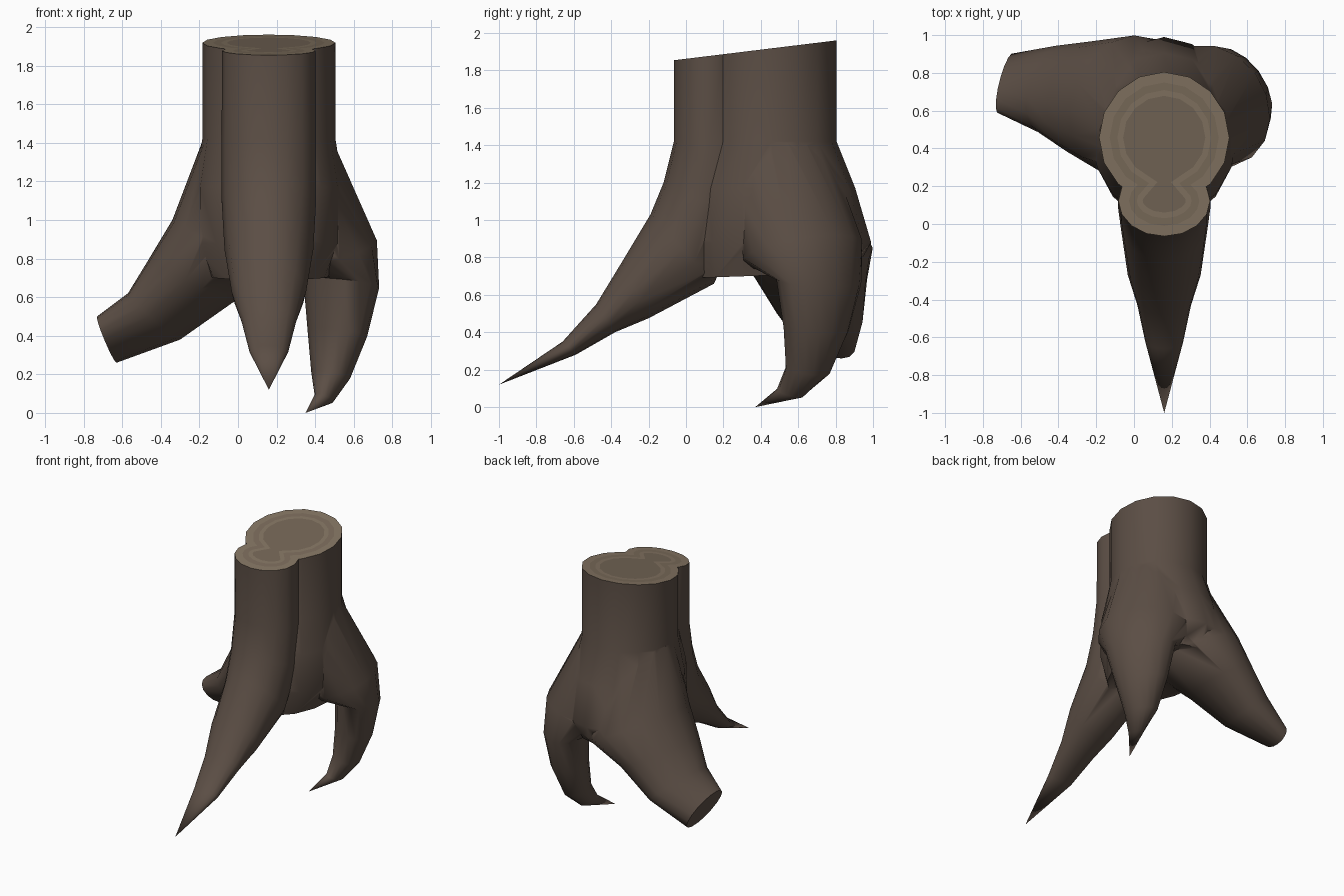
import bpy, bmesh, math
from mathutils import Vector

if "Cube" in bpy.data.objects:
    bpy.data.objects.remove(bpy.data.objects["Cube"])


def material(name, rgb):
    m = bpy.data.materials.new(name)
    m.diffuse_color = (*rgb, 1)
    m.use_nodes = True
    m.node_tree.nodes["Principled BSDF"].inputs["Base Color"].default_value = m.diffuse_color
    return m


bark = material("bark", (0.105, 0.076, 0.059))
wood_light = material("wood_light", (0.235, 0.18, 0.125))
wood_mid = material("wood_mid", (0.2, 0.152, 0.106))
wood_core = material("wood_core", (0.18, 0.135, 0.096))


def loft(name, rings, side, n=16):
    """Closed limb; each ring is (outer point, inner point, half width along side)."""
    bm = bmesh.new()
    side = Vector(side).normalized()
    loops = []
    for p, q, w in rings:
        p, q = Vector(p), Vector(q)
        mid, half = (p + q) / 2, (p - q) / 2
        loops.append([bm.verts.new(mid + half * math.cos(a) + side * w * math.sin(a))
                      for a in (2 * math.pi * i / n for i in range(n))])
    for a, b in zip(loops, loops[1:]):
        for i in range(n):
            j = (i + 1) % n
            bm.faces.new((a[i], a[j], b[j], b[i]))
    bm.faces.new(loops[0])
    bm.faces.new(loops[-1])
    bmesh.ops.remove_doubles(bm, verts=bm.verts, dist=0.0005)
    bmesh.ops.recalc_face_normals(bm, faces=bm.faces)
    me = bpy.data.meshes.new(name)
    bm.to_mesh(me)
    bm.free()
    ob = bpy.data.objects.new(name, me)
    bpy.context.collection.objects.link(ob)
    return ob


cx = 0.16

# Trunk, flared towards the roots
trunk = loft("tree_stump", [
    ((cx, .805, 2.1), (cx, .11, 2.1), .345),
    ((cx, .805, 1.42), (cx, .11, 1.42), .345),
    ((cx, .905, 1.17), (cx, .03, 1.17), .385),
    ((cx, .99, .88), (cx, .0, .88), .385),
    ((cx, .90, .72), (cx, .03, .69), .31)], (1, 0, 0))

# Front lobe running down into the pointed front root
front = loft("front_root", [
    ((cx, -.065, 2.1), (cx, .31, 2.1), .242),
    ((cx, -.065, 1.42), (cx, .31, 1.35), .245),
    ((cx, -.12, 1.2), (cx, .30, 1.0), .245),
    ((cx, -.19, 1.03), (cx, .15, .66), .23),
    ((cx, -.34, .78), (cx, -.20, .475), .193),
    ((cx, -.48, .55), (cx, -.38, .40), .142),
    ((cx, -.66, .35), (cx, -.59, .28), .10),
    ((cx, -1, .12), (cx, -1, .12), 0)], (1, 0, 0))

# Thick back left root with a sawn end, twisting slightly along its length
left = loft("left_root", [
    ((-.18, .50, 1.42), (.40, .50, 1.30), .28),
    ((-.34, .61, 1.0), (.27, .65, .70), .37),
    ((-.46, .64, .80), (-.03, .70, .57), .30),
    ((-.57, .67, .62), (-.30, .76, .38), .23),
    ((-.73, .66, .50), (-.63, .83, .26), .135)], (.1, 1, 0))

# Back right root curling inwards like a claw
right = loft("right_root", [
    ((.44, .64, 1.42), (.0, .35, 1.30), .28),
    ((.64, .80, .92), (.20, .45, .74), .34),
    ((.66, .81, .64), (.41, .61, .70), .255),
    ((.62, .78, .39), (.41, .61, .44), .19),
    ((.55, .72, .17), (.41, .58, .22), .12),
    ((.48, .61, .05), (.41, .50, .10), .055),
    ((.35, .37, 0), (.35, .37, 0), 0)], (-.6, .8, 0))

# Fuse the limbs into one stump
for part in (front, left, right):
    m = trunk.modifiers.new("fuse", 'BOOLEAN')
    m.operation, m.solver, m.object = 'UNION', 'EXACT', part
dg = bpy.context.evaluated_depsgraph_get()
fused = bpy.data.meshes.new_from_object(trunk.evaluated_get(dg))
trunk.modifiers.clear()
trunk.data = fused
for part in (front, left, right):
    bpy.data.objects.remove(part)
fused.materials.clear()
for m in (bark, wood_light, wood_mid, wood_core):
    fused.materials.append(m)

# Slanted saw cut with growth rings
bm = bmesh.new()
bm.from_mesh(fused)
for f in bm.faces:
    f.material_index = 0
cut = bmesh.ops.bisect_plane(bm, geom=bm.verts[:] + bm.edges[:] + bm.faces[:],
                             plane_co=(cx, .8, 1.96), plane_no=(0, -.122, 1),
                             clear_outer=True)
rim = [e for e in cut["geom_cut"] if isinstance(e, bmesh.types.BMEdge)]
cap = bmesh.ops.edgeloop_fill(bm, edges=rim)["faces"]
bmesh.ops.recalc_face_normals(bm, faces=bm.faces)
for width, index in ((.055, 1), (.04, 2), (.03, 1)):
    for f in bmesh.ops.inset_region(bm, faces=cap, thickness=width,
                                    use_even_offset=True)["faces"]:
        f.material_index = index
for f in cap:
    f.material_index = 3
bm.to_mesh(fused)
bm.free()

bpy.context.view_layer.objects.active = trunk
trunk.select_set(True)
bpy.ops.object.shade_smooth_by_angle(angle=math.radians(55))
